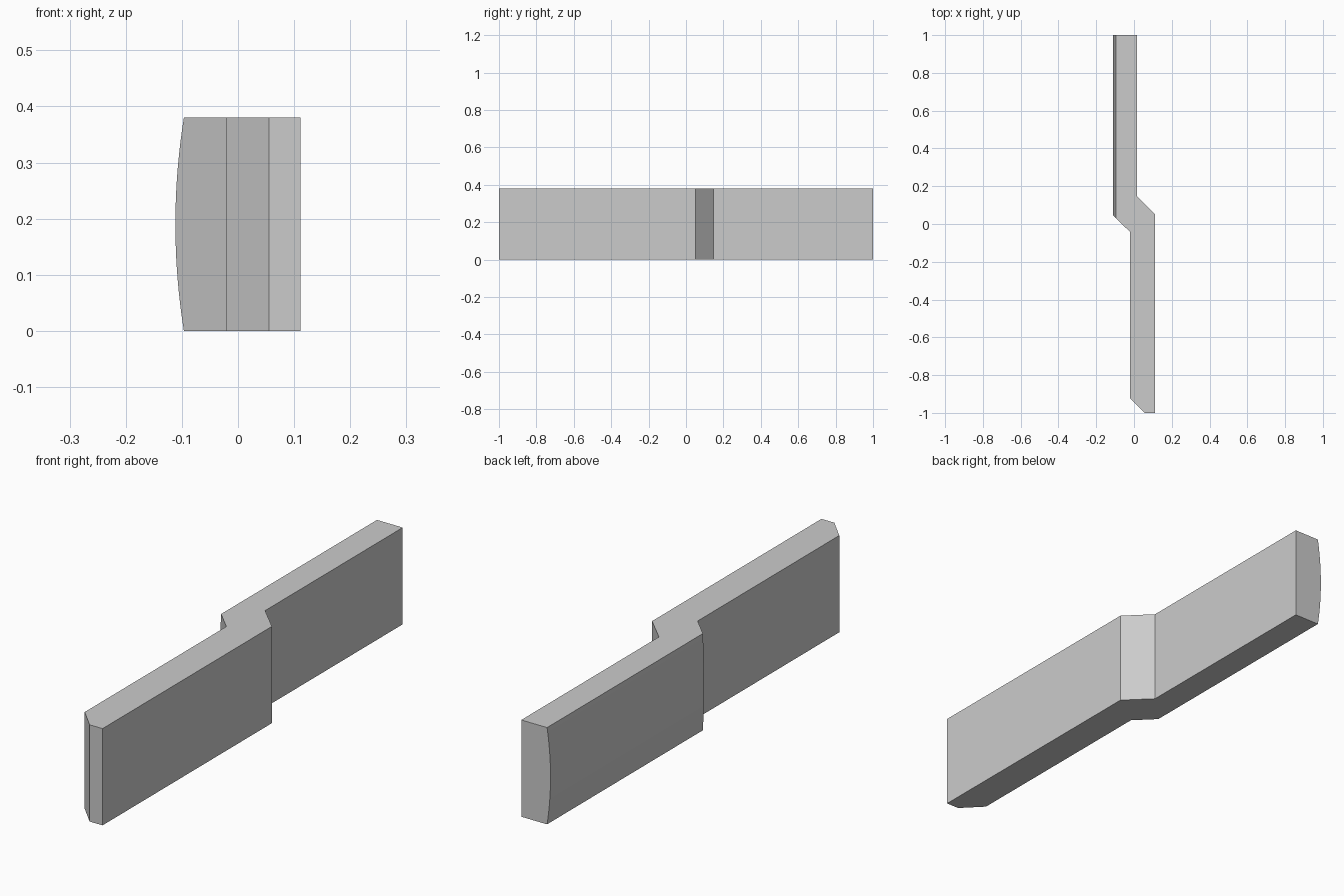
import bpy, bmesh, math

cube = bpy.data.objects.get("Cube")
if cube:
    bpy.data.objects.remove(cube, do_unlink=True)

HEIGHT, LAYERS = 0.38, 24
OUTER, BULGE = 0.1116, 0.0152      # half width, depth of the curved side
half = HEIGHT / 2
RADIUS = (half ** 2 + BULGE ** 2) / (2 * BULGE)

mat = bpy.data.materials.new("plain grey")
mat.use_nodes = True
grey = (0.6, 0.6, 0.6, 1)
mat.diffuse_color = grey
mat.node_tree.nodes["Principled BSDF"].inputs["Base Color"].default_value = grey


def outline(z):
    """Plan of the stepped bar at height z, its rear left-hand side on an arc."""
    inset = RADIUS - math.sqrt(RADIUS ** 2 - (z - half) ** 2)
    x = inset - OUTER
    return [(0.0555, -1), (OUTER, -1), (OUTER, 0.051), (0.0155, 0.146),
            (0.0155, 1), (x, 1), (x, 0.048 - inset),
            (-0.0205, -0.043), (-0.0205, -0.922)]


# Stack the plan in layers and skin them
bm = bmesh.new()
rings = []
for i in range(LAYERS + 1):
    z = HEIGHT * i / LAYERS
    rings.append([bm.verts.new((x, y, z)) for x, y in outline(z)])
for low, high in zip(rings, rings[1:]):
    n = len(low)
    for i in range(n):
        j = (i + 1) % n
        bm.faces.new((low[i], low[j], high[j], high[i]))
bm.faces.new(rings[0][::-1])
bm.faces.new(rings[-1])

# Merge the flat sides back into single faces
bmesh.ops.dissolve_limit(bm, angle_limit=math.radians(0.2),
                         verts=bm.verts, edges=bm.edges)
bmesh.ops.recalc_face_normals(bm, faces=bm.faces)

mesh = bpy.data.meshes.new("stepped_bar")
bm.to_mesh(mesh)
bm.free()
mesh.materials.append(mat)
bar = bpy.data.objects.new("stepped_bar", mesh)
bpy.context.collection.objects.link(bar)

# Smooth curved side, sharp corners
bpy.ops.object.select_all(action="DESELECT")
bar.select_set(True)
bpy.context.view_layer.objects.active = bar
bpy.ops.object.shade_smooth_by_angle(angle=math.radians(20))
